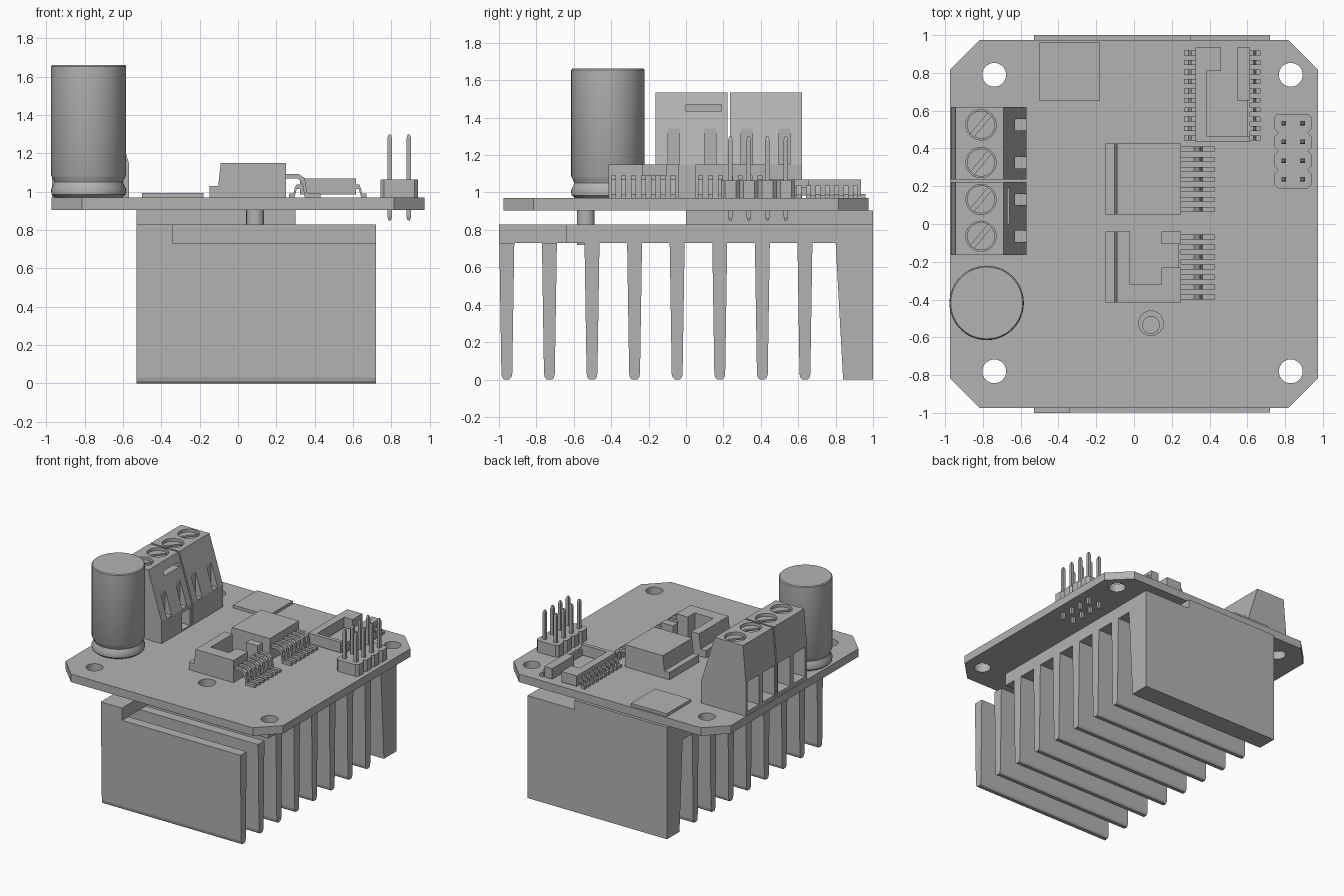
import bpy, bmesh, math
from mathutils import Vector, Matrix

cube = bpy.data.objects.get("Cube")
if cube:
    bpy.data.objects.remove(cube, do_unlink=True)

grey = bpy.data.materials.new("plain grey")
grey.use_nodes = True
GREY = (0.45, 0.45, 0.45, 1)
grey.diffuse_color = GREY
grey.node_tree.nodes["Principled BSDF"].inputs["Base Color"].default_value = GREY


def finish(name, bm, smooth=False):
    bmesh.ops.recalc_face_normals(bm, faces=bm.faces)
    me = bpy.data.meshes.new(name)
    bm.to_mesh(me)
    bm.free()
    me.materials.append(grey)
    ob = bpy.data.objects.new(name, me)
    bpy.context.scene.collection.objects.link(ob)
    if smooth:
        bpy.ops.object.select_all(action='DESELECT')
        ob.select_set(True)
        bpy.context.view_layer.objects.active = ob
        bpy.ops.object.shade_smooth_by_angle(angle=math.radians(35))
    return ob


def add_box(bm, x0, x1, y0, y1, z0, z1, turn=0):
    mid = Vector((x0 + x1, y0 + y1, z0 + z1)) / 2
    m = (Matrix.Translation(mid) @ Matrix.Rotation(turn, 4, 'Z')
         @ Matrix.Diagonal((x1 - x0, y1 - y0, z1 - z0, 1)))
    bmesh.ops.create_cube(bm, size=1, matrix=m)


def add_cyl(bm, x, y, r, z0, z1, seg=32):
    bmesh.ops.create_cone(bm, cap_ends=True, segments=seg, radius1=r, radius2=r, depth=z1 - z0,
                          matrix=Matrix.Translation((x, y, (z0 + z1) / 2)))


def add_prism(bm, pts, lo, hi, axis):
    """Extrude a closed 2D profile along the given axis."""
    place = {'X': lambda a, b: (lo, a, b), 'Y': lambda a, b: (a, lo, b),
             'Z': lambda a, b: (a, b, lo)}[axis]
    face = bm.faces.new([bm.verts.new(place(*p)) for p in pts])
    out = bmesh.ops.extrude_face_region(bm, geom=[face])
    step = Vector([hi - lo if axis == k else 0 for k in 'XYZ'])
    bmesh.ops.translate(bm, verts=[v for v in out['geom'] if isinstance(v, bmesh.types.BMVert)],
                        vec=step)


def cut(ob, shapes):
    """Subtract each list of simple shapes, then bake the result."""
    helpers = []
    for shape in shapes:
        bm = bmesh.new()
        shape(bm)
        c = finish("cutter", bm)
        c.hide_render = True
        mod = ob.modifiers.new("cut", 'BOOLEAN')
        mod.operation, mod.solver, mod.object = 'DIFFERENCE', 'EXACT', c
        helpers.append(c)
    dg = bpy.context.evaluated_depsgraph_get()
    ob.data = bpy.data.meshes.new_from_object(ob.evaluated_get(dg))
    ob.modifiers.clear()
    for c in helpers:
        bpy.data.objects.remove(c, do_unlink=True)


def boxes(name, *dims):
    bm = bmesh.new()
    for d in dims:
        add_box(bm, *d)
    return finish(name, bm)


TOP = 0.97

# Circuit board with clipped corners and drilled holes
bm = bmesh.new()
e, c = 0.975, 0.815
add_prism(bm, [(-c, -e), (c, -e), (e, -c), (e, c), (c, e), (-c, e), (-e, c), (-e, -c)],
          0.905, TOP, 'Z')
board = finish("circuit_board", bm)
holes = [(x, y, 0.063) for x in (-0.74, 0.83) for y in (-0.78, 0.79)] + [(0.09, -0.525, 0.065)]
cut(board, [lambda b, h=h: add_cyl(b, *h, 0.8, 1.1) for h in holes])

# Heat sink base, with a front notch and a raised pad under the board
boxes("heat_sink_base", (-0.53, 0.72, -0.64, 1, 0.73, 0.83), (-0.53, -0.34, -1, -0.64, 0.73, 0.83))
boxes("heat_sink_pad", (-0.53, 0.30, 0, 1, 0.83, 0.905))

# Tapered fins with rounded tips
bm = bmesh.new()
half = [(0.04, 0.73), (0.029, 0.03), (0.024, 0.01), (0.014, 0)]
for i in range(8):
    y = -0.958 + i * 0.2277
    pts = [(y + a, b) for a, b in half] + [(y - a, b) for a, b in reversed(half)]
    add_prism(bm, pts, -0.53, 0.72, 'X')
add_prism(bm, [(0.80, 0.73), (0.84, 0), (1, 0), (1, 0.73)], -0.53, 0.72, 'X')
finish("heat_sink_fins", bm)

# Fixing screw between heat sink and board
bm = bmesh.new()
add_cyl(bm, 0.09, -0.535, 0.047, 0.72, 0.915, 24)
finish("fixing_screw", bm, True)

# Capacitor: revolved can with a crimp near the foot
bm = bmesh.new()
prof = [(0, TOP), (0.175, TOP), (0.193, 0.985), (0.197, 1.01), (0.185, 1.035), (0.18, 1.05),
        (0.187, 1.07), (0.196, 1.085), (0.196, 1.655), (0.19, 1.662), (0, 1.662)]
vs = [bm.verts.new((r, 0, z)) for r, z in prof]
es = [bm.edges.new(p) for p in zip(vs, vs[1:])]
bmesh.ops.spin(bm, geom=vs + es, axis=(0, 0, 1), cent=(0, 0, 0), steps=48, angle=2 * math.pi)
bmesh.ops.remove_doubles(bm, verts=bm.verts, dist=0.0005)
bmesh.ops.translate(bm, verts=bm.verts, vec=(-0.78, -0.418, 0))
finish("capacitor", bm, True)

# Two screw terminal blocks, two poles each
shape = [(-0.97, TOP), (-0.57, TOP), (-0.57, 1.15), (-0.69, 1.535), (-0.945, 1.535), (-0.97, 1.25)]
for label, y0, poles in (("front", -0.163, (-0.065, 0.13)), ("rear", 0.235, (0.325, 0.525))):
    bm = bmesh.new()
    add_prism(bm, shape, y0, y0 + 0.385, 'Y')
    block = finish(label + "_terminal_block", bm)
    cuts = []
    for y in poles:
        cuts += [lambda b, y=y: add_cyl(b, -0.81, y, 0.08, 1.48, 1.6),
                 lambda b, y=y: add_box(b, -1.1, -0.82, y - 0.075, y + 0.075, 1.0, 1.24),
                 lambda b, y=y: add_box(b, -0.63, -0.5, y - 0.03, y + 0.03, 1.15, 1.45)]
    if label == "front":
        cuts += [lambda b: add_box(b, -0.8, -0.5, 0, 0.19, 1.435, 1.47),
                 lambda b: add_box(b, -0.64, -0.5, 0.10, 0.2, 0.98, 1.12)]
    cut(block, cuts)
    for y in poles:
        bm = bmesh.new()
        add_cyl(bm, -0.81, y, 0.074, 1.475, 1.515)
        screw = finish(label + "_terminal_screw", bm)
        cut(screw, [lambda b, y=y: add_box(b, -0.92, -0.70, y - 0.012, y + 0.012,
                                           1.495, 1.6, math.radians(50))])


def leads(name, x, y0, n, pitch, top, reach, side=1):
    """Row of bent legs that leave a chip and land on the board."""
    k = 0.022
    path = [(0, top), (0.35, top), (0.48, top - 0.03), (0.55, TOP), (1, TOP),
            (1, TOP + k), (0.62, TOP + k), (0.55, top), (0.38, top + k), (0, top + k)]
    bm = bmesh.new()
    for i in range(n):
        y = y0 + i * pitch
        add_prism(bm, [(x + side * reach * a, z) for a, z in path], y - 0.013, y + 0.013, 'Y')
    finish(name, bm)


# Power chips: one whole, one an open broken shell
bm = bmesh.new()
add_prism(bm, [(-0.11, TOP), (0.25, TOP), (0.25, 1.15), (-0.09, 1.15)], 0.05, 0.425, 'Y')
finish("power_chip_body", bm)
boxes("power_chip_tab", (-0.15, -0.10, 0.05, 0.425, TOP, 1.03))
leads("power_chip_leads", 0.25, 0.078, 7, 0.053, 1.07, 0.18)
bm = bmesh.new()
add_prism(bm, [(-0.11, TOP), (-0.02, TOP), (-0.02, 1.15), (-0.09, 1.15)], -0.415, -0.04, 'Y')
add_box(bm, -0.02, 0.145, -0.415, -0.32, TOP, 1.15)
add_box(bm, 0.145, 0.25, -0.415, -0.23, TOP, 1.15)
add_box(bm, 0.145, 0.25, -0.105, -0.04, TOP, 1.15)
add_box(bm, 0.235, 0.25, -0.23, -0.105, TOP, 1.09)
finish("open_power_chip_shell", bm)
boxes("open_power_chip_tab", (-0.15, -0.10, -0.415, -0.04, TOP, 1.03))
leads("open_power_chip_leads", 0.25, -0.387, 7, 0.053, 1.07, 0.18)

# Logic chip: open shell with legs on both sides
boxes("logic_chip_shell", (0.325, 0.385, 0.435, 0.935, 0.985, 1.07),
      (0.385, 0.46, 0.81, 0.935, 0.985, 1.07), (0.545, 0.615, 0.655, 0.935, 0.985, 1.07),
      (0.385, 0.615, 0.435, 0.465, 0.985, 1.07), (0.60, 0.615, 0.465, 0.655, 0.985, 1.03))
leads("logic_chip_left_leads", 0.61, 0.455, 10, 0.05, 1.015, 0.06)
leads("logic_chip_right_leads", 0.33, 0.455, 10, 0.05, 1.015, 0.065, -1)

# Thin plate on the board
boxes("thin_plate", (-0.50, -0.18, 0.65, 0.96, TOP, 0.993))

# Pin header: clipped base cells and pointed pins
base, pins = bmesh.new(), bmesh.new()
for i in range(4):
    y = 0.237 + i * 0.099
    a, b, k = 0.0985, 0.0495, 0.02
    pts = [(-a, -b + k), (-a + k, -b), (a - k, -b), (a, -b + k),
           (a, b - k), (a - k, b), (-a + k, b), (-a, b - k)]
    add_prism(base, [(0.842 + px, y + py) for px, py in pts], TOP, 1.065, 'Z')
    for x in (0.792, 0.892):
        add_box(pins, x - 0.012, x + 0.012, y - 0.012, y + 0.012, 0.87, 1.28)
        for z, s in ((1.29, 1), (0.86, -1)):
            bmesh.ops.create_cone(pins, cap_ends=True, segments=4, radius1=0.017, radius2=0.008,
                                  depth=0.02, matrix=Matrix.Translation((x, y, z))
                                  @ Matrix.Rotation(0 if s > 0 else math.pi, 4, 'X')
                                  @ Matrix.Rotation(math.pi / 4, 4, 'Z'))
finish("pin_header_base", base)
finish("pin_header_pins", pins)
